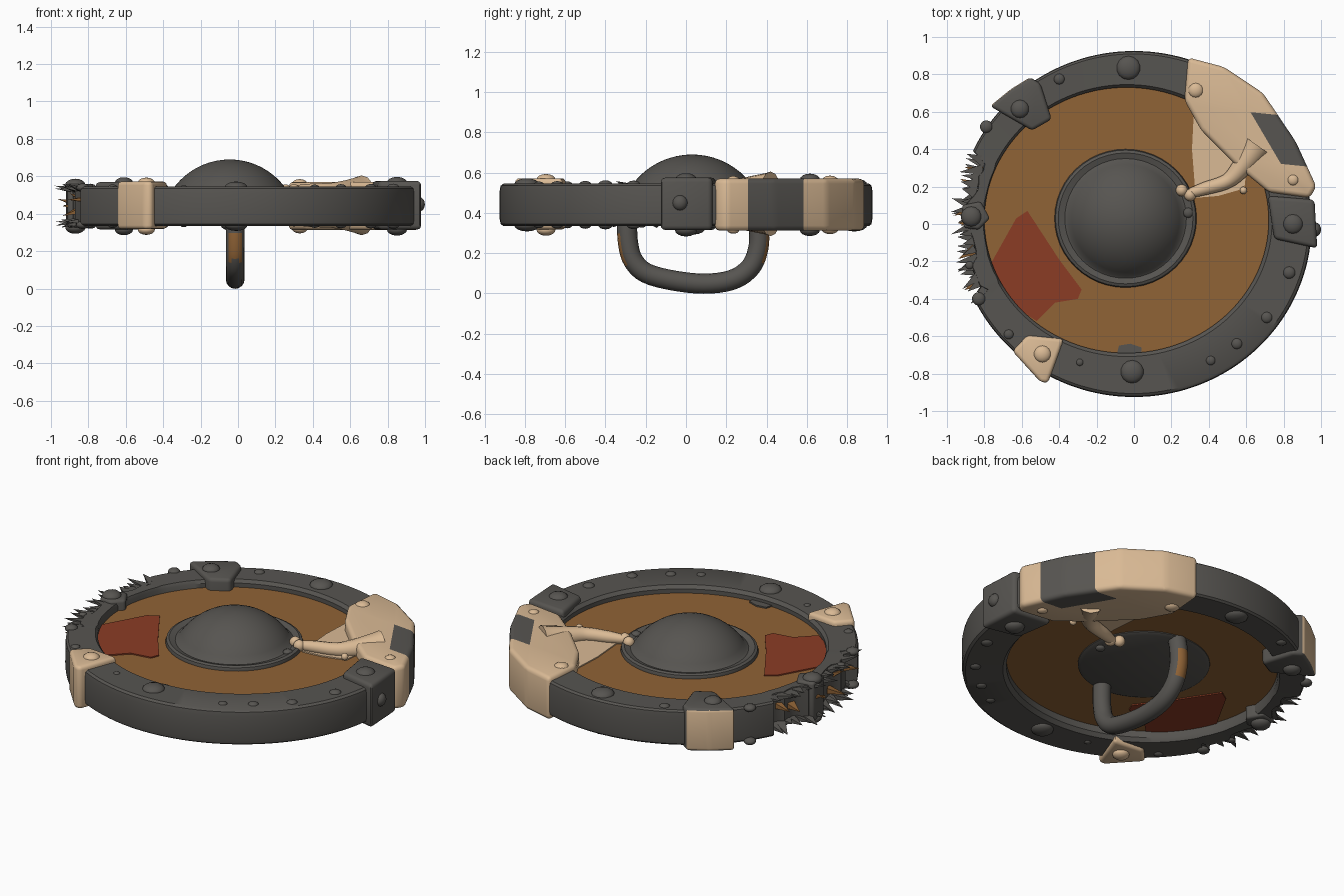
import bpy, bmesh, math, random
from mathutils import Vector

if "Cube" in bpy.data.objects:
    bpy.data.objects.remove(bpy.data.objects["Cube"])

random.seed(4)
MID = 0.44  # middle height of the shield


def mat(name, rgb):
    m = bpy.data.materials.new(name)
    m.diffuse_color = (*rgb, 1)
    m.use_nodes = True
    m.node_tree.nodes["Principled BSDF"].inputs["Base Color"].default_value = m.diffuse_color
    return m


IRON = mat("dark_iron", (0.095, 0.09, 0.082))
WOOD = mat("brown_wood", (0.28, 0.125, 0.037))
RED = mat("faded_red", (0.26, 0.045, 0.018))
BONE = mat("pale_bone", (0.70, 0.49, 0.30))


def finish(bm, name, mats, angle=35):
    bmesh.ops.recalc_face_normals(bm, faces=bm.faces[:])
    me = bpy.data.meshes.new(name)
    bm.to_mesh(me)
    bm.free()
    for m in mats:
        me.materials.append(m)
    me.shade_smooth()
    me.set_sharp_from_angle(angle=math.radians(angle))
    ob = bpy.data.objects.new(name, me)
    bpy.context.collection.objects.link(ob)
    return ob


def skin(bm, rings, close_u, caps=False):
    rows = [[bm.verts.new(p) for p in r] for r in rings]
    n = len(rows[0])
    for i in range(len(rows) if close_u else len(rows) - 1):
        a, b = rows[i], rows[(i + 1) % len(rows)]
        for j in range(n):
            bm.faces.new((a[j], a[(j + 1) % n], b[(j + 1) % n], b[j]))
    if caps:
        bm.faces.new(rows[0])
        bm.faces.new(rows[-1])


def lathe(name, m, c, profile, steps=48):
    """Stack of circles, capped: profile rows are (rx, ry, z)."""
    bm = bmesh.new()
    skin(bm, [[(c[0] + rx * math.cos(k * math.tau / steps),
                c[1] + ry * math.sin(k * math.tau / steps), z)
               for k in range(steps)] for rx, ry, z in profile], False, True)
    return finish(bm, name, [m])


def prism(name, mats, poly, z0, z1, bevel=0.0, cuts=(), rule=None):
    """Extruded outline, rounded, optionally cut by planes and coloured by rule."""
    bm = bmesh.new()
    f = bm.faces.new([bm.verts.new((x, y, z0)) for x, y in poly])
    up = bmesh.ops.extrude_face_region(bm, geom=[f])["geom"]
    bmesh.ops.translate(bm, vec=(0, 0, z1 - z0),
                        verts=[v for v in up if isinstance(v, bmesh.types.BMVert)])
    bmesh.ops.recalc_face_normals(bm, faces=bm.faces[:])
    if bevel:
        bmesh.ops.bevel(bm, geom=bm.edges[:], offset=bevel, segments=3,
                        profile=0.5, affect='EDGES', clamp_overlap=True)
    for co, no in cuts:
        bmesh.ops.bisect_plane(bm, geom=bm.verts[:] + bm.edges[:] + bm.faces[:],
                               plane_co=co, plane_no=no)
    bm.normal_update()
    if rule:
        for f in bm.faces:
            f.material_index = int(rule(f.calc_center_median(), f.normal))
    return finish(bm, name, mats)


def tube(name, mats, pts, radii, sides=16, sub=5, rule=None):
    """Round tube along a smoothed path."""
    P = [Vector(p) for p in pts]
    path, rad = [], []
    for i in range(len(P) - 1):
        a, b, c, d = P[max(i - 1, 0)], P[i], P[i + 1], P[min(i + 2, len(P) - 1)]
        for s in range(sub + (i == len(P) - 2)):
            t = s / sub
            path.append(0.5 * (2 * b + (c - a) * t + (2 * a - 5 * b + 4 * c - d) * t * t
                               + (3 * b - a - 3 * c + d) * t ** 3))
            rad.append(radii[i] * (1 - t) + radii[i + 1] * t)
    side = (P[1] - P[0]).cross(P[-1] - P[len(P) // 2])
    side = Vector((1, 0, 0)) if abs(side.x) > 0.01 else Vector((0, 0, 1))
    rings = []
    for i, p in enumerate(path):
        t = (path[min(i + 1, len(path) - 1)] - path[max(i - 1, 0)]).normalized()
        u = (side - t * side.dot(t)).normalized()
        v = t.cross(u)
        rings.append([p + rad[i] * (u * math.cos(k * math.tau / sides)
                                    + v * math.sin(k * math.tau / sides))
                      for k in range(sides)])
    bm = bmesh.new()
    skin(bm, rings, False, True)
    bmesh.ops.recalc_face_normals(bm, faces=bm.faces[:])
    if rule:
        for f in bm.faces:
            f.material_index = int(rule(f.calc_center_median(), f.normal))
    return finish(bm, name, mats, 50)


def dome(name, m, loc, r, h):
    bm = bmesh.new()
    bmesh.ops.create_uvsphere(bm, u_segments=14, v_segments=8, radius=1)
    for v in bm.verts:
        v.co = Vector(loc) + Vector((v.co.x * r[0], v.co.y * r[1], v.co.z * h))
    return finish(bm, name, [m], 60)


# Rim: rounded box section swept round, eaten away on the left
bm = bmesh.new()
rings = []
for k in range(144):
    a = k * math.tau / 144
    c, s = math.cos(a), math.sin(a)
    torn = 157 < math.degrees(a) < 206
    g = random.uniform(0.9, 0.955) if torn else 1
    o, i = Vector((0.95 * g * c, 0.925 * g * s)), Vector((-0.04 + 0.76 * c, 0.02 + 0.71 * s))
    rings.append([(*i.lerp(o, f), z) for f, z in (
        (0, 0.36), (0, 0.525), (0.08, 0.543), (0.92, 0.545), (0.98, 0.535), (1, 0.51),
        (1, 0.37), (0.98, 0.345), (0.92, 0.335), (0.08, 0.338))])
skin(bm, rings, True)
finish(bm, "rim", [IRON])

# Torn splinters on the left edge
for mname, m, count in (("iron", IRON, 34), ("wood", WOOD, 7)):
    bm = bmesh.new()
    for k in range(count):
        a = math.radians(157 + 49 * (k + random.random() * 0.6) / count)
        if mname == "wood":
            z = random.uniform(0.41, 0.49)
        else:
            z = (0.525, 0.36)[k % 2]
        base = Vector((0.86 * math.cos(a), 0.86 * math.sin(a), z))
        d = Vector((math.cos(a), math.sin(a) + random.uniform(-0.5, 0.3), 0)).normalized()
        tip = base + d * random.uniform(0.06, 0.13)
        tip.x = max(tip.x, -0.995)
        tip.z += random.uniform(-0.01, 0.035) * (1 if z > MID else -1)
        w = Vector((-d.y, d.x, 0)) * random.uniform(0.02, 0.035)
        h = Vector((0, 0, 0.016))
        b = [bm.verts.new(base + q) for q in (w + h, h - w, -w - h, w - h)]
        t = bm.verts.new(tip)
        bm.faces.new(b)
        for j in range(4):
            bm.faces.new((b[j], b[(j + 1) % 4], t))
    finish(bm, mname + "_splinters", [m], 10)

# Wooden board and painted patches on both sides
lathe("board", WOOD, (-0.01, 0.01), [(0.84, 0.82, 0.40), (0.84, 0.82, 0.50)], 64)
red = [(-0.57, 0.07), (-0.40, -0.19), (-0.28, -0.35), (-0.30, -0.40), (-0.42, -0.42),
       (-0.52, -0.52), (-0.68, -0.41), (-0.77, -0.22), (-0.63, 0.03)]
web = [(0.32, 0.6), (0.31, 0.4), (0.33, 0.14), (0.45, 0.15), (0.59, 0.19), (0.62, 0.45)]
notch = [(-0.09, -0.69), (-0.08, -0.65), (-0.02, -0.64), (0.04, -0.66), (0.04, -0.70)]
for label, z0 in (("front", 0.499), ("back", 0.393)):
    prism("red_patch_" + label, [RED], red, z0, z0 + 0.008)
    prism("bone_web_" + label, [BONE], web, z0, z0 + 0.008)
prism("iron_chip", [IRON], notch, 0.499, 0.508)

# Central boss with flange and back plate
R = 0.37
arc = [(R * math.sin(t), R * math.sin(t), 0.69 - R + R * math.cos(t))
       for t in (0.993 * (1 - k / 10) for k in range(10))]
lathe("boss", IRON, (-0.045, 0.03),
      [(0.34, 0.34, 0.385), (0.36, 0.36, 0.395), (0.38, 0.37, 0.50), (0.375, 0.365, 0.518),
       (0.36, 0.35, 0.525), (0.325, 0.32, 0.515)] + arc + [(0.005, 0.005, 0.69)])

# Grip loop behind, with worn outer bends
hp = [(-0.29, 0.41), (-0.29, 0.27), (-0.26, 0.16), (-0.17, 0.09), (0.05, 0.05),
      (0.22, 0.065), (0.32, 0.13), (0.36, 0.23), (0.36, 0.33), (0.345, 0.41)]
tube("grip", [IRON, WOOD], [(-0.015, y, z) for y, z in hp], [0.05] * len(hp),
     rule=lambda c, n: 0.15 < c.z < 0.31 and n.y * (1 if c.y > 0 else -1) > 0.6)

# Large bone plate with a dark worn band on its outer edge
out = Vector((0.862, 0.507, 0))
prism("bone_plate", [BONE, IRON],
      [(0.29, 0.89), (0.48, 0.84), (0.69, 0.70), (0.865, 0.44), (0.975, 0.2), (0.94, 0.14),
       (0.72, 0.17), (0.55, 0.31), (0.36, 0.5), (0.27, 0.66)], 0.312, 0.57, 0.025,
      [((0, 0.4, 0), (0.1, 1, 0)), ((0, 0.66, 0), (0.1, 1, 0)), (out * 0.84, out)],
      lambda c, n: c.dot(out) > 0.84 and 0.4 < c.y + 0.1 * c.x < 0.66)

# Bone limb and knuckles reaching toward the boss, both sides
for label, z in (("front", 0.525), ("back", 0.365)):
    tube("bone_limb_" + label, [BONE],
         [(0.30, 0.165, z), (0.38, 0.19, z), (0.50, 0.23, z), (0.58, 0.31, z), (0.66, 0.42, z)],
         [0.025, 0.035, 0.04, 0.055, 0.08], 12)
    for x, y, r in ((0.255, 0.18, 0.032), (0.30, 0.155, 0.033), (0.585, 0.18, 0.02)):
        dome("bone_knuckle_" + label, BONE, (x, y, z), (r, r), r)

# Clamps wrapping the rim
prism("right_clamp", [IRON], [(0.715, 0.15), (0.965, 0.13), (0.98, -0.13), (0.75, -0.08)],
      0.315, 0.575, 0.022)
prism("upper_left_clamp", [IRON, BONE],
      [(-0.77, 0.63), (-0.66, 0.72), (-0.555, 0.785), (-0.50, 0.75), (-0.44, 0.56), (-0.545, 0.50)],
      0.315, 0.57, 0.02, rule=lambda c, n: n.y - n.x > 0.9 and abs(n.z) < 0.6)
prism("lower_left_clamp", [BONE],
      [(-0.65, -0.68), (-0.57, -0.595), (-0.375, -0.615), (-0.46, -0.85), (-0.50, -0.845)],
      0.318, 0.572, 0.02)
prism("left_clamp", [IRON], [(-0.92, 0.10), (-0.82, 0.12), (-0.77, 0.03), (-0.83, -0.03),
                             (-0.91, -0.02)], 0.325, 0.56, 0.015)

# Rivets on front and back: x, y, radius, seat height, material
rivets = [(-0.03, 0.835, 0.065, 0.54, IRON), (-0.01, -0.79, 0.063, 0.54, IRON),
          (-0.61, 0.615, 0.05, 0.565, IRON), (0.85, 0, 0.055, 0.565, IRON),
          (-0.49, -0.695, 0.047, 0.565, BONE), (-0.87, 0.04, 0.055, 0.555, IRON),
          (0.33, 0.715, 0.042, 0.56, BONE), (0.85, 0.235, 0.03, 0.565, BONE),
          (-0.40, 0.775, 0.03, 0.54, IRON), (-0.79, 0.52, 0.034, 0.54, IRON),
          (-0.83, -0.40, 0.036, 0.54, IRON), (-0.67, -0.59, 0.027, 0.54, IRON),
          (-0.29, -0.74, 0.02, 0.54, IRON), (0.41, -0.73, 0.026, 0.54, IRON),
          (0.55, -0.64, 0.03, 0.54, IRON), (0.71, -0.50, 0.031, 0.54, IRON),
          (0.83, -0.26, 0.034, 0.54, IRON), (-0.88, -0.22, 0.022, 0.54, IRON),
          (0.29, 0.06, 0.027, 0.52, IRON)]
for x, y, r, z, m in rivets:
    for label, zz in (("front", z), ("back", 2 * MID - z)):
        dome("rivet_" + label, m, (x, y, zz), (r, r), min(0.6 * r, 0.032))
dome("side_rivet", IRON, (0.97, -0.03, 0.45), (0.03, 0.038), 0.038)
